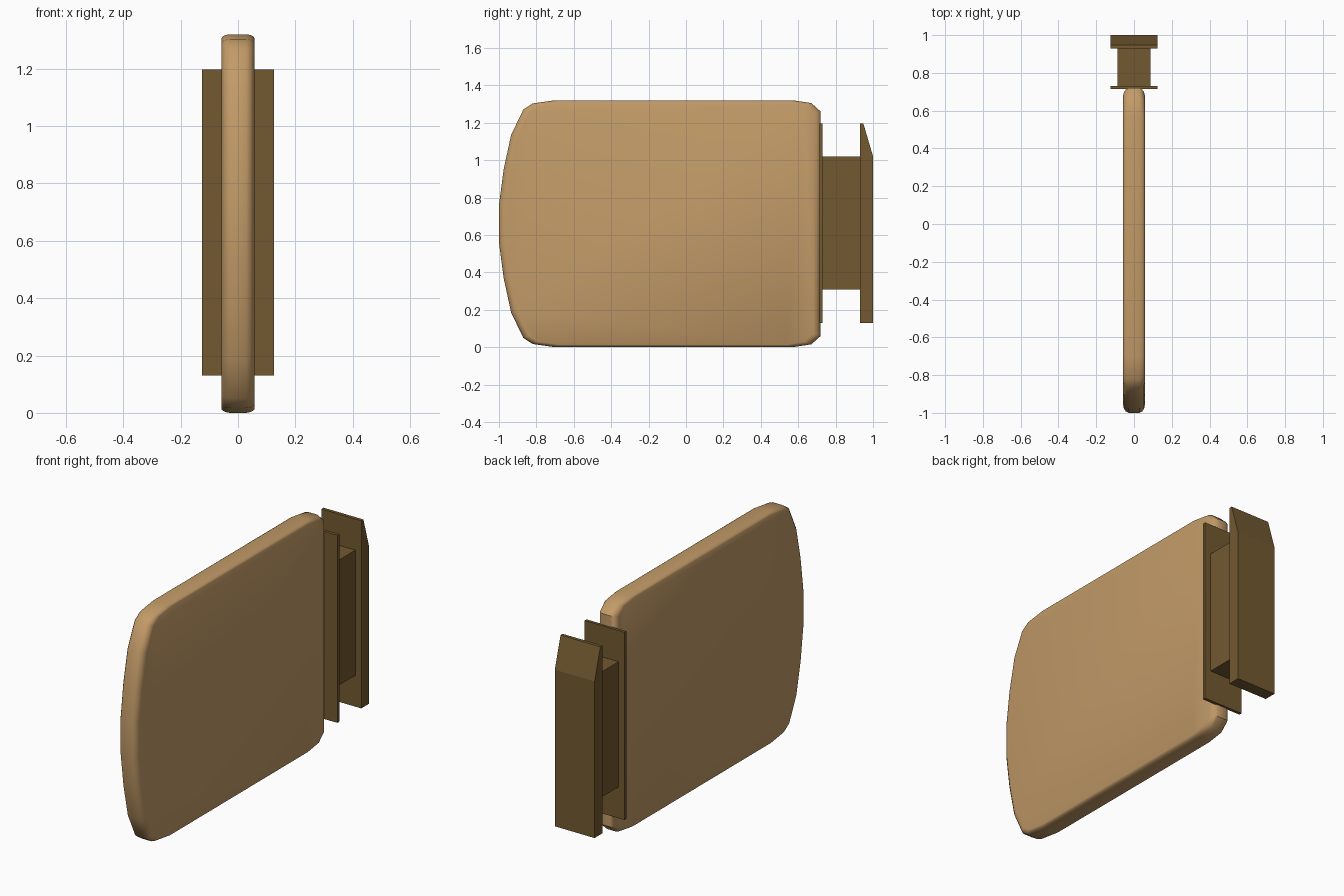
import bpy, bmesh

if "Cube" in bpy.data.objects:
    bpy.data.objects.remove(bpy.data.objects["Cube"])


def material(name, rgb):
    m = bpy.data.materials.new(name)
    m.diffuse_color = (*rgb, 1)
    m.use_nodes = True
    m.node_tree.nodes["Principled BSDF"].inputs["Base Color"].default_value = m.diffuse_color
    return m


tan = material("light_tan", (0.54, 0.325, 0.137))
brown = material("dark_brown", (0.17, 0.1, 0.03))


def loft(name, rings, mat):
    """Skin matching closed rings of points and cap both ends."""
    bm = bmesh.new()
    vs = [[bm.verts.new(p) for p in r] for r in rings]
    n = len(rings[0])
    for a, b in zip(vs, vs[1:]):
        for i in range(n):
            j = (i + 1) % n
            bm.faces.new((a[i], a[j], b[j], b[i]))
    bm.faces.new(vs[0])
    bm.faces.new(vs[-1])
    bmesh.ops.recalc_face_normals(bm, faces=bm.faces)
    me = bpy.data.meshes.new(name)
    bm.to_mesh(me)
    bm.free()
    ob = bpy.data.objects.new(name, me)
    bpy.context.collection.objects.link(ob)
    me.materials.append(mat)
    return ob


def prism(name, profile, half_width, mat):
    """Extrude a side (y, z) profile across x."""
    return loft(name, [[(x, y, z) for y, z in profile] for x in (-half_width, half_width)], mat)


def rect(y0, y1, z0, z1):
    return [(y0, z0), (y1, z0), (y1, z1), (y0, z1)]


# Panel: bowed front edge, rounded corners, softened rim
MID_Y, MID_Z = -0.14, 0.66
upper = [(-1.0, 0.10), (-0.975, 0.29), (-0.935, 0.475), (-0.87, 0.61), (-0.82, 0.643),
         (-0.70, 0.66), (0.57, 0.66), (0.67, 0.645), (0.72, 0.60)]
outline = upper + [(y, -z) for y, z in reversed(upper)]
half_rim = [(0.057, 0.955, 0.98), (0.053, 0.975, 0.989), (0.043, 0.991, 0.996), (0.028, 1, 1)]
rim = half_rim + [(-x, sy, sz) for x, sy, sz in reversed(half_rim)]
panel = loft("panel", [[(x, MID_Y + (y - MID_Y) * sy, MID_Z + z * sz) for y, z in outline]
                       for x, sy, sz in rim], tan)
bpy.context.view_layer.objects.active = panel
panel.select_set(True)
bpy.ops.object.shade_smooth_by_angle(angle=0.7)

# Bracket behind the panel: thin plate, block and wedge-topped back plate
prism("mount_plate", rect(0.714, 0.731, 0.13, 1.197), 0.125, brown)
prism("mount_block", rect(0.731, 0.93, 0.308, 1.02), 0.088, brown)
prism("back_plate", [(0.929, 0.13), (1.0, 0.13), (1.0, 1.02), (0.948, 1.197), (0.929, 1.197)],
      0.125, brown)
